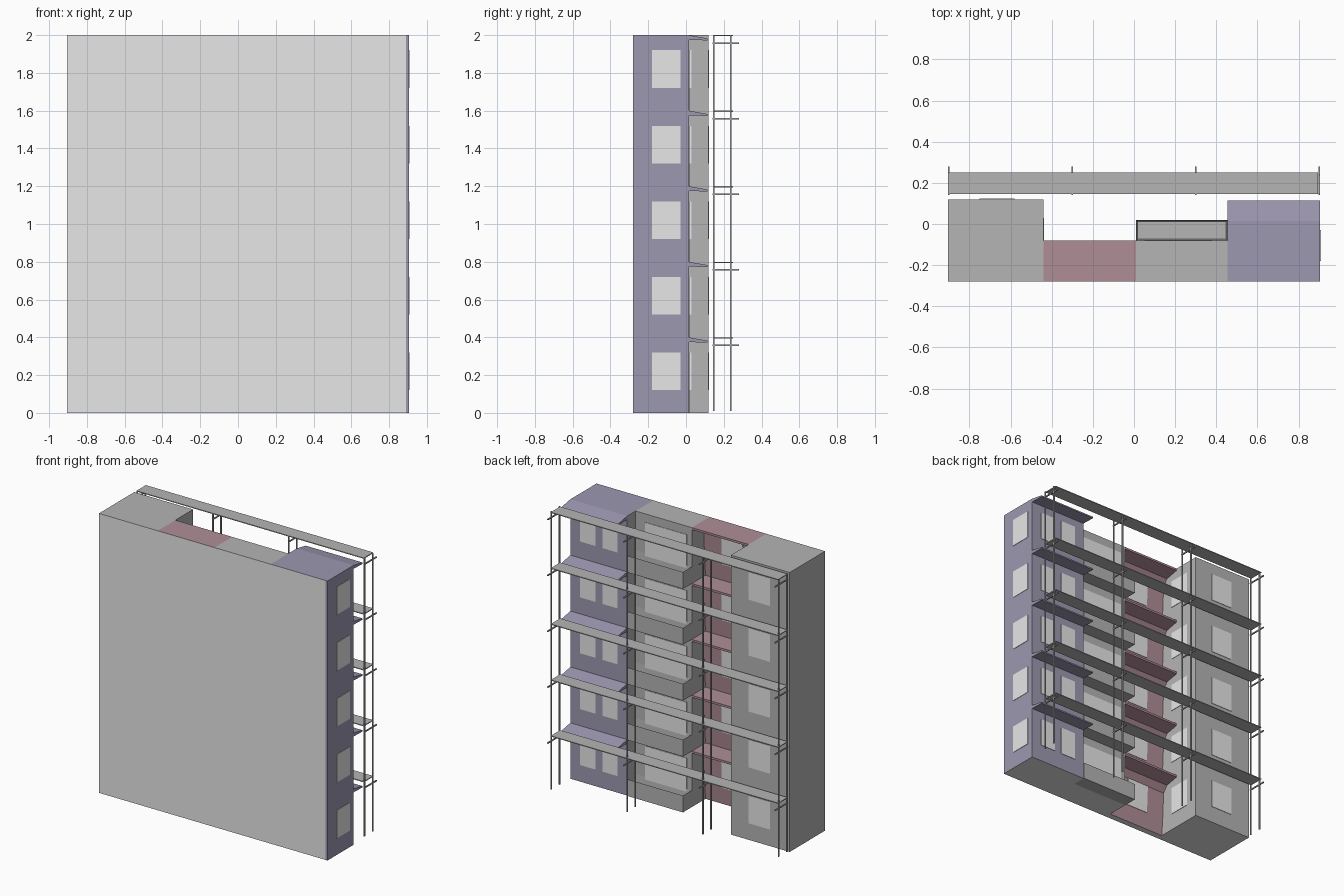
import bpy, bmesh
from mathutils import Vector

cube = bpy.data.objects.get("Cube")
if cube:
    bpy.data.objects.remove(cube)


def material(name, rgb):
    m = bpy.data.materials.new(name)
    m.use_nodes = True
    m.diffuse_color = (*rgb, 1)
    m.node_tree.nodes["Principled BSDF"].inputs["Base Color"].default_value = (*rgb, 1)
    return m


LIGHT = material("light_grey", (0.8, 0.8, 0.8))
GREY = material("mid_grey", (0.46, 0.46, 0.46))
PURPLE = material("dusty_purple", (0.34, 0.315, 0.44))
RED = material("dusty_red", (0.43, 0.267, 0.305))

FLOORS, STOREY = 5, 0.4
FRONT, HEIGHT = -0.28, FLOORS * STOREY


def prism(name, profile, x0, x1, mat, rule=None, shape=None):
    """Extrude a (y, z) profile from x0 to x1; rule picks a slot per face."""
    bm = bmesh.new()
    face = bm.faces.new([bm.verts.new((x0, y, z)) for y, z in profile])
    moved = bmesh.ops.extrude_face_region(bm, geom=[face])["geom"]
    verts = [v for v in moved if isinstance(v, bmesh.types.BMVert)]
    bmesh.ops.translate(bm, verts=verts, vec=Vector((x1 - x0, 0, 0)))
    bmesh.ops.recalc_face_normals(bm, faces=bm.faces)
    if shape:
        shape(bm)
    bm.normal_update()
    for f in bm.faces:
        f.material_index = rule(f) if rule else 0
    mesh = bpy.data.meshes.new(name)
    bm.to_mesh(mesh)
    bm.free()
    for m in (mat, LIGHT, GREY):
        mesh.materials.append(m)
    obj = bpy.data.objects.new(name, mesh)
    bpy.context.collection.objects.link(obj)
    return obj


def box(name, x, y, z, mat, rule=None, shape=None):
    profile = [(y[0], z[0]), (y[1], z[0]), (y[1], z[1]), (y[0], z[1])]
    return prism(name, profile, x[0], x[1], mat, rule, shape)


def block_rule(f):
    """Light front and underside, grey party wall, own colour elsewhere."""
    if f.normal.y < -0.9 or (f.normal.z < -0.9 and f.calc_center_median().z < 0.01):
        return 1
    return 2 if f.normal.x < -0.9 else 0


def base_rule(f):
    return 1 if f.normal.z < -0.9 else 0


def hollow(bm):
    """Sink the top face to leave a parapet around the balcony."""
    top = max(bm.faces, key=lambda f: f.calc_center_median().z)
    bmesh.ops.inset_individual(bm, faces=[top], thickness=0.01)
    bmesh.ops.translate(bm, verts=top.verts, vec=Vector((0, 0, -0.1)))


# Main blocks of the building
Z = (0, HEIGHT)
box("grey_wing", (-0.905, -0.44), (FRONT, 0.12), Z, GREY, block_rule)
box("balcony_block", (0.01, 0.455), (FRONT, -0.08), Z, GREY, block_rule)
box("purple_wing", (0.455, 0.89), (FRONT, 0.015), Z, PURPLE, block_rule)
box("purple_end_wall", (0.89, 0.905), (FRONT, 0.015), Z, PURPLE, base_rule)

# Red bay: each storey leans out and coves into the slab above
STEP = [(-0.235, 0), (-0.225, 0.12), (-0.215, 0.32),
        (-0.18, 0.365), (-0.08, 0.385), (-0.08, 0.4)]
bay = [(FRONT, 0)]
for i in range(FLOORS):
    bay += [(y, z + i * STOREY) for y, z in STEP]
bay.append((FRONT, HEIGHT))
prism("red_bay", bay, -0.44, 0.01, RED, block_rule)

T = 0.003  # window plate thickness
for i in range(FLOORS):
    base = i * STOREY
    top = base + STOREY
    n = f"_{i + 1}"
    pane = (base + 0.12, base + 0.32)

    # Windows
    box("end_window" + n, (0.905, 0.905 + T), (-0.18, -0.03), pane, LIGHT)
    for side, x in (("a", 0.53), ("b", 0.705)):
        box(f"purple_window_{side}{n}", (x, x + 0.12), (0.015, 0.015 + T), pane, LIGHT)
    box("balcony_window" + n, (0.05, 0.38), (-0.08, -0.08 + T),
        (base + 0.1, base + 0.34), LIGHT)
    box("grey_window" + n, (-0.75, -0.58), (0.12, 0.12 + T), pane, LIGHT)
    box("grey_side_window" + n, (-0.44, -0.44 + T), (-0.13, 0.03), pane, LIGHT)
    lean = [(y, z + base) for y, z in STEP[1:3]]
    lean += [(y + T, z) for y, z in reversed(lean)]
    prism("red_window" + n, lean, -0.3, -0.13, LIGHT)

    # Sloping canopy on the purple wing
    canopy = [(0.015, top), (0.115, top - 0.018),
              (0.115, top - 0.028), (0.015, top - 0.025)]
    prism("purple_canopy" + n, canopy, 0.455, 0.905, PURPLE)

    # Balcony with parapet
    box("balcony" + n, (0.01, 0.455), (-0.08, 0.02), (base, base + 0.12),
        GREY, None, hollow)

    # Scaffold deck
    box("scaffold_deck" + n, (-0.905, 0.895), (0.145, 0.25), (top - 0.006, top), GREY)

# Scaffold posts and cross bars
R = 0.004
for k, x in enumerate((-0.9, -0.3, 0.3, 0.9), 1):
    span = (x - R, x + R)
    for side, y in (("inner", 0.146), ("outer", 0.237)):
        box(f"scaffold_post_{side}_{k}", span, (y - R, y + R), (0.01, HEIGHT), GREY)
    for i in range(FLOORS):
        z = (i + 1) * STOREY - 0.043
        box(f"scaffold_bar_{k}_{i + 1}", span, (0.14, 0.28), (z - R, z + R), GREY)
